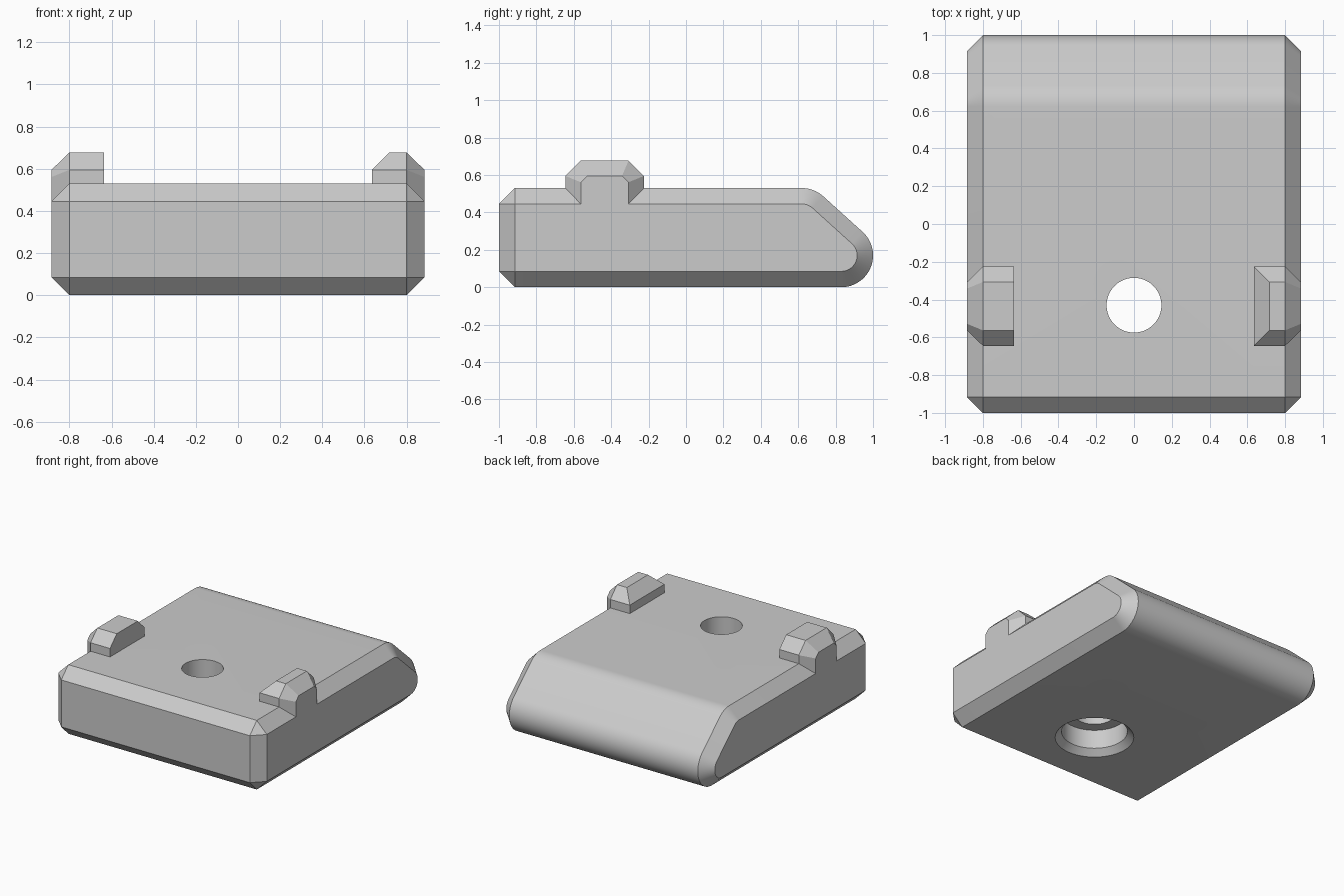
import bpy, bmesh, math

cube = bpy.data.objects.get("Cube")
if cube:
    bpy.data.objects.remove(cube, do_unlink=True)

grey = bpy.data.materials.new("plain grey")
grey.use_nodes = True
colour = (0.6, 0.6, 0.6, 1)
grey.diffuse_color = colour
grey.node_tree.nodes["Principled BSDF"].inputs["Base Color"].default_value = colour

BEVEL = 0.085
SIDE, EDGE = 0.8, 0.885       # flat width and full width (half)


def finish(name, bm):
    bmesh.ops.remove_doubles(bm, verts=bm.verts, dist=0.0001)
    bmesh.ops.recalc_face_normals(bm, faces=bm.faces)
    mesh = bpy.data.meshes.new(name)
    bm.to_mesh(mesh)
    bm.free()
    mesh.materials.append(grey)
    obj = bpy.data.objects.new(name, mesh)
    bpy.context.collection.objects.link(obj)
    return obj


def loft(name, sections):
    """Skin a row of (x, [(y, z), ...]) sections and cap both ends."""
    bm = bmesh.new()
    rings = [[bm.verts.new((x, y, z)) for y, z in pts] for x, pts in sections]
    n = len(rings[0])
    for a, b in zip(rings, rings[1:]):
        for i in range(n):
            j = (i + 1) % n
            bm.faces.new((a[i], a[j], b[j], b[i]))
    bm.faces.new(rings[0])
    bm.faces.new(rings[-1])
    return finish(name, bm)


def arc(cy, cz, r, start, end, steps):
    angles = [start + (end - start) * i / steps for i in range(steps + 1)]
    return [(cy + r * math.cos(a), cz + r * math.sin(a)) for a in angles]


# Body: chamfered front, sloping rounded back
def body_profile(c):
    slope = math.atan2(0.21, 0.19)
    r = BEVEL + c
    return ([(-0.915, BEVEL - c), (-0.915 - c, BEVEL),
             (-0.915 - c, 0.445), (-0.915, 0.445 + c)]
            + arc(0.62, 0.36, r, math.pi / 2, slope, 10)
            + arc(0.83, 0.17, r, slope, -math.pi / 2, 24))


outer, inner = body_profile(BEVEL), body_profile(0)
body = loft("body", [(-EDGE, inner), (-SIDE, outer), (SIDE, outer), (EDGE, inner)])

# Stepped screw hole, countersunk from below
bm = bmesh.new()
steps = [(0.325, -0.05), (0.23, 0.045), (0.23, 0.19), (0.145, 0.19), (0.145, 0.7)]
circles = [[bm.verts.new((r * math.cos(k * math.tau / 64),
                          -0.43 + r * math.sin(k * math.tau / 64), z))
            for k in range(64)] for r, z in steps]
for a, b in zip(circles, circles[1:]):
    for k in range(64):
        m = (k + 1) % 64
        bm.faces.new((a[k], a[m], b[m], b[k]))
bm.faces.new(circles[0])
bm.faces.new(circles[-1])
cutter = finish("hole_cutter", bm)
cutter.hide_render = True
cut = body.modifiers.new("hole", "BOOLEAN")
cut.operation = "DIFFERENCE"
cut.solver = "EXACT"
cut.object = cutter
bpy.context.view_layer.objects.active = body
bpy.ops.object.modifier_apply(modifier=cut.name)
bpy.data.objects.remove(cutter, do_unlink=True)

bpy.ops.object.select_all(action="DESELECT")
body.select_set(True)
bpy.ops.object.shade_smooth_by_angle(angle=math.radians(30))


# Locating tabs, growing out of the side chamfers
def tab_profile(half, top, chamfer_y, chamfer_z):
    mid, low = -0.435, 0.445
    return [(mid - half, low), (mid - half, top - chamfer_z),
            (mid - half + chamfer_y, top), (mid + half - chamfer_y, top),
            (mid + half, top - chamfer_z), (mid + half, low)]


full = tab_profile(0.21, 0.677, 0.082, 0.082)
inset = tab_profile(0.127, 0.595, 0.034, 0.034)
eave = tab_profile(0.21, 0.595, 0, 0)
loft("right_tab", [(-EDGE, inset), (-SIDE, full), (-0.635, full)])
loft("left_tab", [(EDGE, inset), (SIDE, full), (0.717, full), (0.635, eave)])
